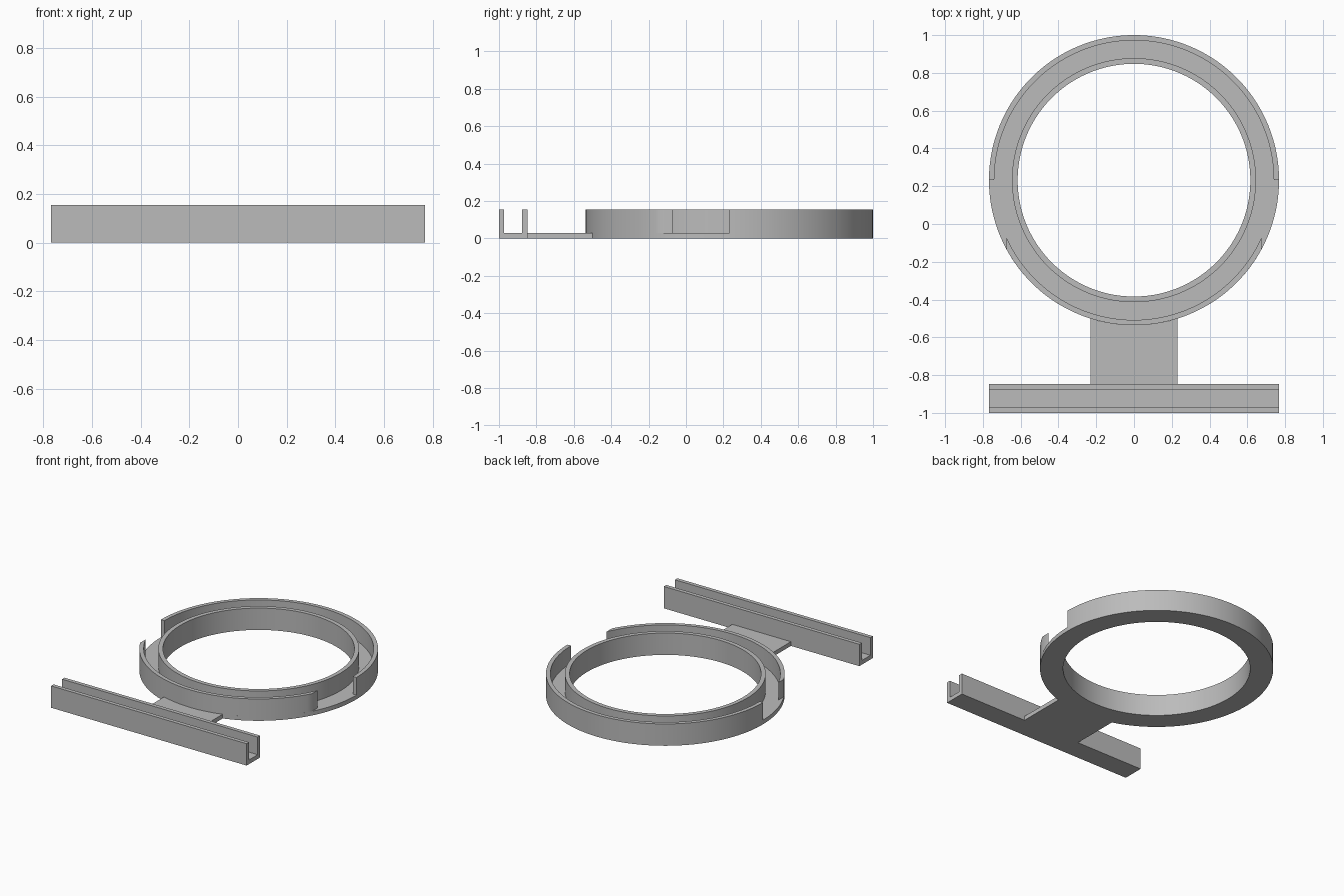
import bpy, bmesh, math

cube = bpy.data.objects.get("Cube")
if cube:
    bpy.data.objects.remove(cube, do_unlink=True)

# Main dimensions
CY = 0.232                        # ring centre on y
R_OUT, R_LIP = 0.768, 0.74        # outer wall
R_INNER, R_HOLE = 0.646, 0.616    # inner wall
FLOOR, TOP = 0.03, 0.155
GAP_X = 0.675                     # side gaps start beyond this x
HALF_PLATE = 0.23
RAIL_FRONT, RAIL_BACK = -1.0, -0.848

grey = bpy.data.materials.new("plain grey")
grey.use_nodes = True
GREY = (0.5, 0.5, 0.5, 1)
grey.diffuse_color = GREY
grey.node_tree.nodes["Principled BSDF"].inputs["Base Color"].default_value = GREY


def finish(name, bm):
    bmesh.ops.recalc_face_normals(bm, faces=bm.faces)
    mesh = bpy.data.meshes.new(name)
    bm.to_mesh(mesh)
    bm.free()
    obj = bpy.data.objects.new(name, mesh)
    bpy.context.collection.objects.link(obj)
    mesh.materials.append(grey)
    bpy.ops.object.select_all(action='DESELECT')
    obj.select_set(True)
    bpy.context.view_layer.objects.active = obj
    bpy.ops.object.shade_smooth_by_angle(angle=math.radians(30))
    return obj


def polar(r, a, z):
    return (r * math.cos(a), CY + r * math.sin(a), z)


def sweep(name, sections, closed):
    """Skin a row of matching cross-sections, joined up or capped at the ends."""
    bm = bmesh.new()
    rows = [[bm.verts.new(p) for p in s] for s in sections]
    n = len(rows[0])
    pairs = list(zip(rows, rows[1:]))
    if closed:
        pairs.append((rows[-1], rows[0]))
    else:
        bm.faces.new(rows[0])
        bm.faces.new(rows[-1])
    for a, b in pairs:
        for i in range(n):
            j = (i + 1) % n
            bm.faces.new((a[i], a[j], b[j], b[i]))
    return finish(name, bm)


def arc_wall(name, out_span, lip_span, steps):
    """Curved wall whose two radii may start and stop at different angles."""
    sections = []
    for k in range(steps + 1):
        t = k / steps
        ao = out_span[0] + (out_span[1] - out_span[0]) * t
        al = lip_span[0] + (lip_span[1] - lip_span[0]) * t
        sections.append([polar(R_OUT, ao, FLOOR), polar(R_OUT, ao, TOP),
                         polar(R_LIP, al, TOP), polar(R_LIP, al, FLOOR)])
    return sweep(name, sections, False)


# Ring floor with its inner wall
profile = [(R_HOLE, 0), (R_OUT, 0), (R_OUT, FLOOR),
           (R_INNER, FLOOR), (R_INNER, TOP), (R_HOLE, TOP)]
STEPS = 144
sweep("ring_base", [[polar(r, k * math.tau / STEPS, z) for r, z in profile]
                    for k in range(STEPS)], True)

# Outer wall: back half, and front arc cut straight at both side gaps
arc_wall("outer_wall_back", (0, math.pi), (0, math.pi), STEPS // 2)


def front_span(r):
    a = math.acos(GAP_X / r)
    return (a - math.pi, -a)


arc_wall("outer_wall_front", front_span(R_OUT), front_span(R_LIP), STEPS // 3)

# Connecting plate, hollowed at the back to meet the ring
sections = []
for k in range(25):
    x = HALF_PLATE * (k / 12 - 1)
    y = CY - math.sqrt(R_OUT ** 2 - x * x)
    sections.append([(x, RAIL_BACK, 0), (x, y, 0), (x, y, FLOOR), (x, RAIL_BACK, FLOOR)])
sweep("connecting_plate", sections, False)

# Straight U-shaped rail
a, b, c, d = RAIL_FRONT, RAIL_FRONT + 0.028, RAIL_BACK - 0.028, RAIL_BACK
channel = [(a, 0), (d, 0), (d, TOP), (c, TOP), (c, FLOOR), (b, FLOOR), (b, TOP), (a, TOP)]
sweep("rail", [[(x, y, z) for y, z in channel] for x in (-R_OUT, R_OUT)], False)
